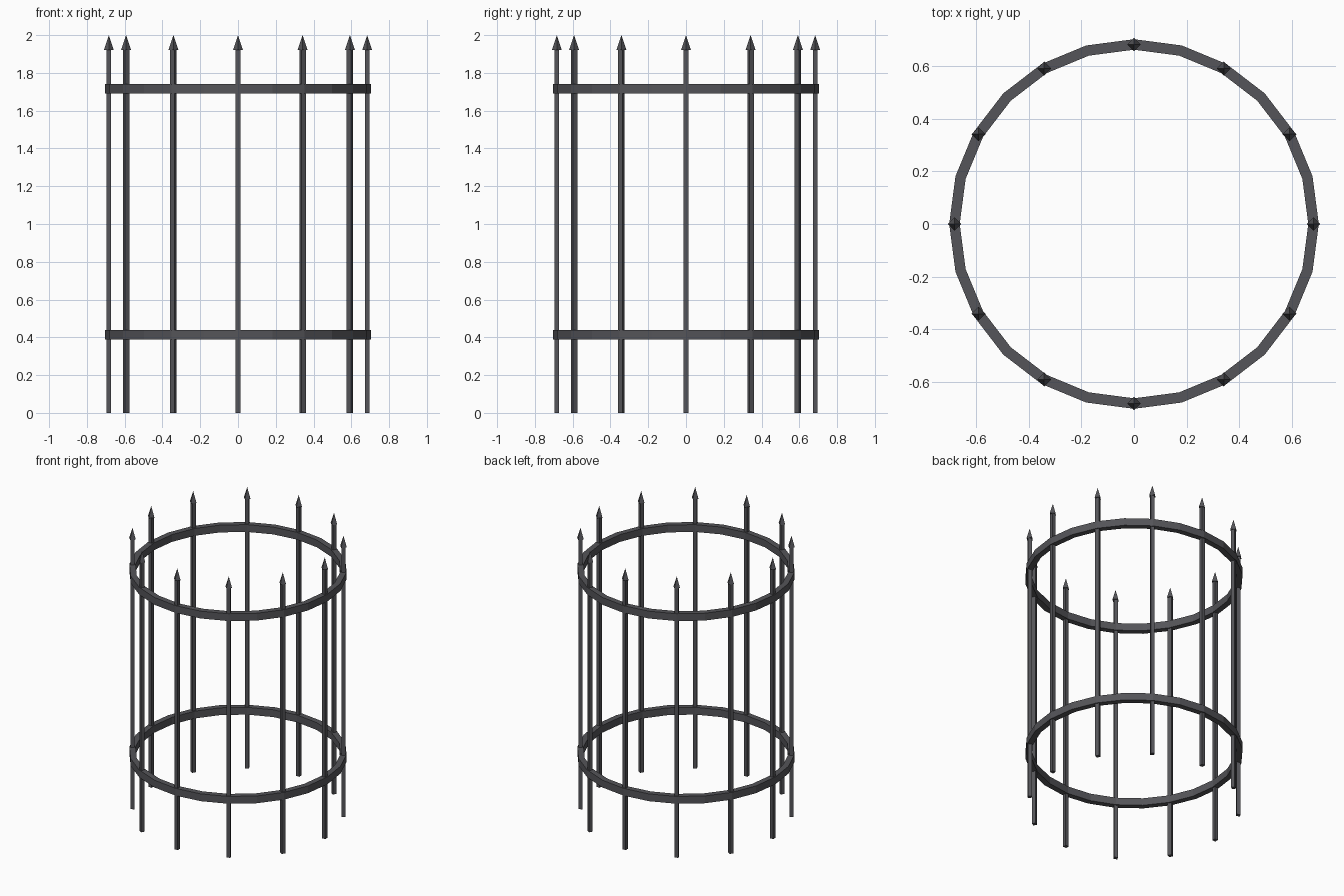
import bpy, bmesh
from math import cos, sin, tau

if "Cube" in bpy.data.objects:
    bpy.data.objects.remove(bpy.data.objects["Cube"])

BARS, SEGS, R = 12, 24, 0.684


def make(name, bm):
    bmesh.ops.recalc_face_normals(bm, faces=bm.faces)
    me = bpy.data.meshes.new(name)
    bm.to_mesh(me)
    bm.free()
    ob = bpy.data.objects.new(name, me)
    bpy.context.collection.objects.link(ob)
    mat = bpy.data.materials.get("dark_iron") or bpy.data.materials.new("dark_iron")
    mat.diffuse_color = (0.09, 0.09, 0.1, 1)
    mat.use_nodes = True
    mat.node_tree.nodes["Principled BSDF"].inputs["Base Color"].default_value = mat.diffuse_color
    me.materials.append(mat)
    return ob


# Flat hoop with rectangular section, faceted
def hoop(name, z0, z1, r_in=0.664, r_out=0.704):
    bm = bmesh.new()
    section = [(r_in, z0), (r_out, z0), (r_out, z1), (r_in, z1)]
    loops = [[bm.verts.new((r * cos(i * tau / SEGS), r * sin(i * tau / SEGS), z))
              for r, z in section] for i in range(SEGS)]
    for i in range(SEGS):
        a, b = loops[i], loops[(i + 1) % SEGS]
        for k in range(4):
            n = (k + 1) % 4
            bm.faces.new((a[k], b[k], b[n], a[n]))
    make(name, bm)


# Square upright, turned to face outward
def upright(name, angle, size=0.0255, height=1.925):
    bm = bmesh.new()
    bmesh.ops.create_cube(bm, size=1)
    for v in bm.verts:
        v.co.x *= size
        v.co.y *= size
        v.co.z = (v.co.z + 0.5) * height
    ob = make(name, bm)
    ob.location = (R * cos(angle), R * sin(angle), 0)
    ob.rotation_euler.z = angle


# Four-sided spear point, corners along x and y
def spike(name, angle, r=0.026, z0=1.922, z1=2.0):
    x, y = R * cos(angle), R * sin(angle)
    bm = bmesh.new()
    tip = bm.verts.new((x, y, z1))
    base = [bm.verts.new((x + r * cos(k * tau / 4), y + r * sin(k * tau / 4), z0))
            for k in range(4)]
    bm.faces.new(base)
    for k in range(4):
        bm.faces.new((base[k], base[(k + 1) % 4], tip))
    make(name, bm)


hoop("lower_hoop", 0.388, 0.44)
hoop("upper_hoop", 1.69, 1.742)
for i in range(BARS):
    upright(f"upright_{i + 1}", i * tau / BARS)
    spike(f"spear_point_{i + 1}", i * tau / BARS)
